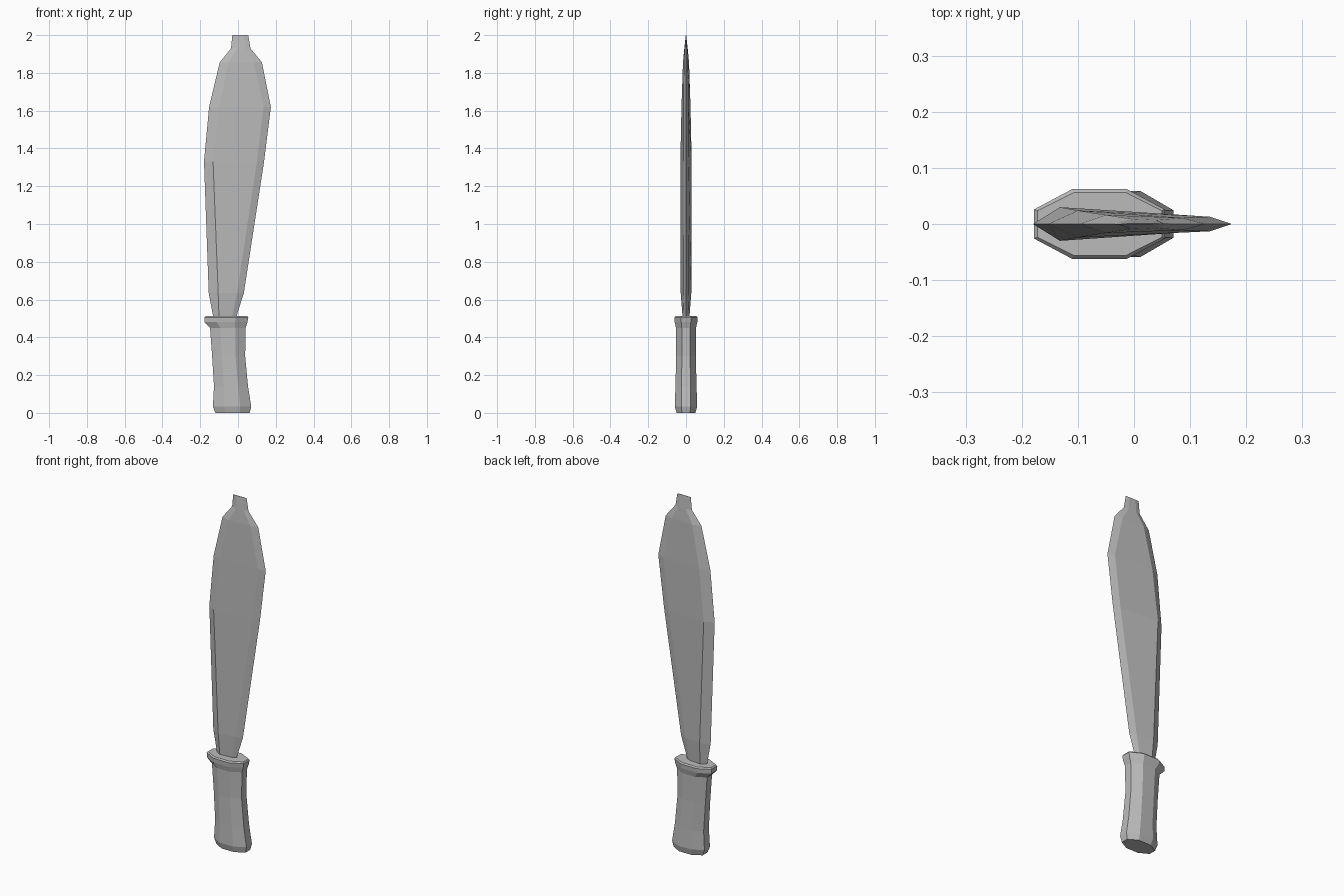
import bpy, bmesh

if "Cube" in bpy.data.objects:
    bpy.data.objects.remove(bpy.data.objects["Cube"], do_unlink=True)

steel = bpy.data.materials.new("plain grey")
steel.use_nodes = True
grey = (0.5, 0.5, 0.5, 1)
steel.diffuse_color = grey
steel.node_tree.nodes["Principled BSDF"].inputs["Base Color"].default_value = grey


def loft(name, rings):
    """Skin equal-length point rings and cap both ends."""
    bm = bmesh.new()
    loops = [[bm.verts.new(p) for p in ring] for ring in rings]
    n = len(loops[0])
    for a, b in zip(loops, loops[1:]):
        for i in range(n):
            j = (i + 1) % n
            bm.faces.new((a[i], a[j], b[j], b[i]))
    bm.faces.new(loops[0])
    bm.faces.new(loops[-1])
    bmesh.ops.recalc_face_normals(bm, faces=bm.faces)
    mesh = bpy.data.meshes.new(name)
    bm.to_mesh(mesh)
    bm.free()
    mesh.materials.append(steel)
    obj = bpy.data.objects.new(name, mesh)
    bpy.context.collection.objects.link(obj)
    return obj


def octagon(z, back, front, depth):
    """Long octagon with flat sides and narrow ends."""
    cut = (front - back) * 0.29
    end = depth * 0.42
    half = [(back, end), (back + cut, depth), (front - cut, depth), (front, end)]
    return [(x, y, z) for x, y in half] + [(x, -y, z) for x, y in reversed(half)]


def blade_section(z, spine, ridge, bevel, edge, thick, thin):
    """Diamond-like section: spine, thick ridge, thin bevel, cutting edge."""
    return [(spine, 0, z), (ridge, thick, z), (bevel, thin, z),
            (edge, 0, z), (bevel, -thin, z), (ridge, -thick, z)]


# Handle with flared pommel and collar: height, back, front, half depth
handle = [
    (0, -0.12, 0.062, 0.05),
    (0.035, -0.133, 0.07, 0.059),
    (0.14, -0.127, 0.053, 0.056),
    (0.3, -0.137, 0.038, 0.052),
    (0.45, -0.148, 0.04, 0.053),
    (0.48, -0.178, 0.05, 0.06),
    (0.505, -0.178, 0.055, 0.062),
    (0.512, -0.172, 0.05, 0.056),
]
loft("handle", [octagon(*r) for r in handle])

# Blade: height, spine, ridge, bevel, edge, ridge depth, bevel depth
blade = [
    (0.49, -0.128, -0.1, -0.035, -0.015, 0.017, 0.01),
    (0.635, -0.155, -0.105, -0.005, 0.031, 0.028, 0.015),
    (1.33, -0.18, -0.132, 0.1, 0.138, 0.03, 0.014),
    (1.62, -0.153, -0.1, 0.135, 0.174, 0.024, 0.013),
    (1.855, -0.097, -0.05, 0.085, 0.127, 0.016, 0.011),
    (1.93, -0.037, -0.005, 0.04, 0.066, 0.009, 0.007),
    (2.0, -0.03, -0.01, 0.03, 0.054, 0.001, 0.001),
]
loft("blade", [blade_section(*r) for r in blade])
